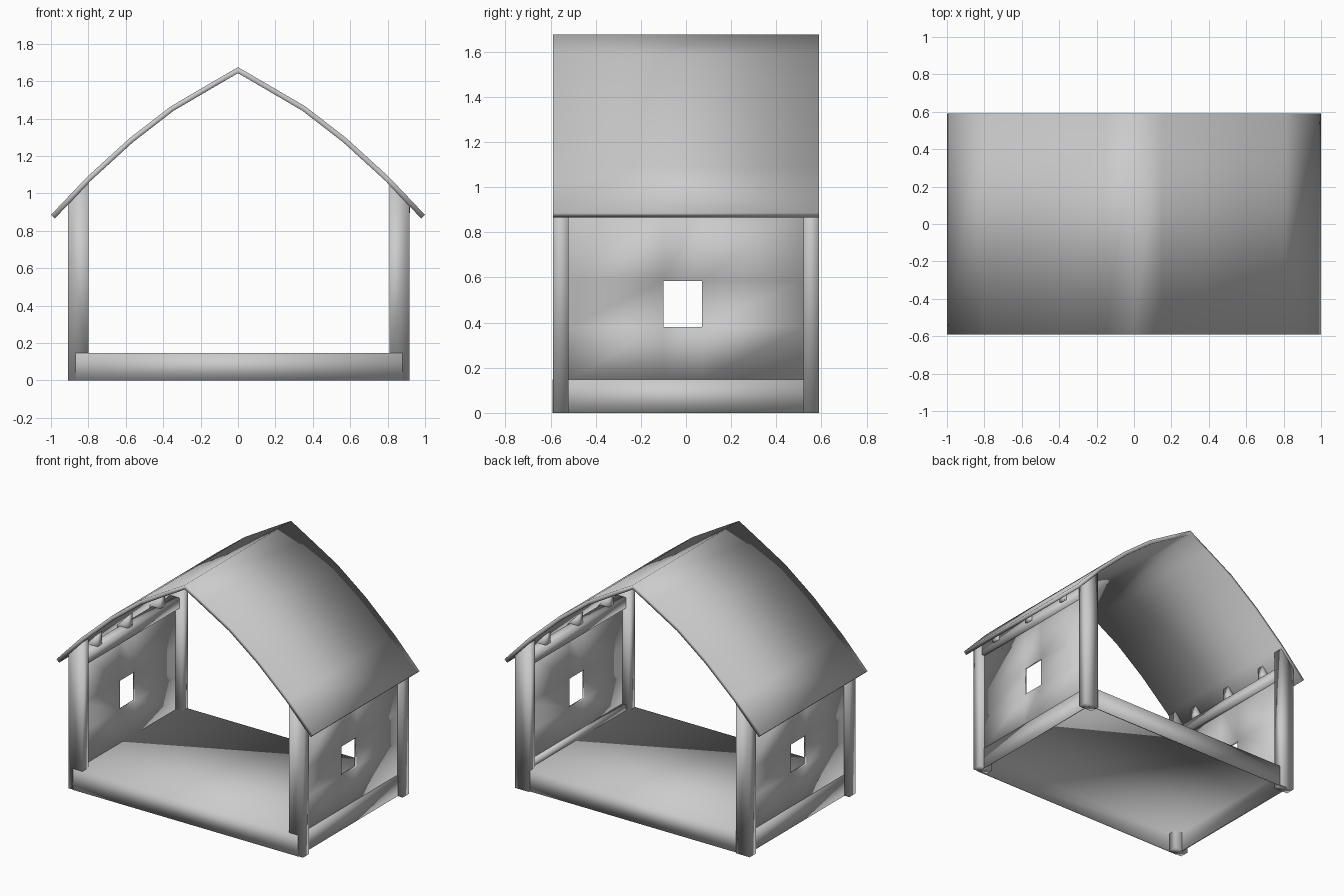
import bpy, bmesh

cube = bpy.data.objects.get("Cube")
if cube:
    bpy.data.objects.remove(cube, do_unlink=True)

# One plain grey for everything
grey = bpy.data.materials.new("light grey")
grey.use_nodes = True
colour = (0.6, 0.6, 0.6, 1)
grey.diffuse_color = colour
grey.node_tree.nodes["Principled BSDF"].inputs["Base Color"].default_value = colour

HALF = 0.59      # half depth of the house
INNER = 0.52     # half depth between the posts
FLOOR = 0.147    # floor height
SHIFT = 0.005    # the frame sits slightly to the left


def finish(name, bm, thickness=0):
    """Turn a bmesh into a smooth shaded object, thickened inward if asked."""
    mesh = bpy.data.meshes.new(name)
    bm.to_mesh(mesh)
    bm.free()
    mesh.materials.append(grey)
    for poly in mesh.polygons:
        poly.use_smooth = True
    obj = bpy.data.objects.new(name, mesh)
    bpy.context.collection.objects.link(obj)
    if thickness:
        mod = obj.modifiers.new("thickness", 'SOLIDIFY')
        mod.thickness = thickness
        mod.offset = -1
        mod.use_even_offset = True
    return obj


def prism(name, profile, y0, y1):
    """Extrude an x-z profile from y0 to y1."""
    bm = bmesh.new()
    face = bm.faces.new([bm.verts.new((x, y0, z)) for x, z in profile])
    ext = bmesh.ops.extrude_face_region(bm, geom=[face])
    moved = [v for v in ext["geom"] if isinstance(v, bmesh.types.BMVert)]
    bmesh.ops.translate(bm, vec=(0, y1 - y0, 0), verts=moved)
    bmesh.ops.recalc_face_normals(bm, faces=bm.faces)
    return finish(name, bm)


def mirrored(profile, side):
    return [(side * x + SHIFT, z) for x, z in profile]


def rect(x0, x1, z0, z1):
    return [(x0, z0), (x1, z0), (x1, z1), (x0, z1)]


# Roof: a bent sheet with a pointed ridge
slope = [(0.15, 1.588), (0.36, 1.465), (0.58, 1.295), (0.81, 1.085), (1.0, 0.885)]
curve = [(-x, z) for x, z in reversed(slope)] + [(0, 1.675)] + slope
bm = bmesh.new()
rows = [[bm.verts.new((x, y, z)) for y in (-HALF, HALF)] for x, z in curve]
for a, b in zip(rows, rows[1:]):
    bm.faces.new((a[0], b[0], b[1], a[1]))
finish("roof", bm, 0.028)

# Floor: a shallow box, open underneath
bm = bmesh.new()
bmesh.ops.create_cube(bm, size=1)
bmesh.ops.scale(bm, vec=(1.75, 1.17, FLOOR), verts=bm.verts)
bmesh.ops.translate(bm, vec=(SHIFT, -0.007, FLOOR / 2), verts=bm.verts)
bottom = [f for f in bm.faces if f.normal.z < -0.5]
bmesh.ops.delete(bm, geom=bottom, context='FACES')
finish("floor", bm, 0.012)

post = [(0.805, 0), (0.913, 0), (0.913, 0.94), (0.805, 1.055)]
peg = [(0.83, 0.93), (0.915, 0.895), (0.915, 0.94), (0.83, 1.03)]

for side, word in ((1, "left"), (-1, "right")):
    # Corner posts with tops cut to the roof slope
    for end, place in ((-1, "front"), (1, "back")):
        prism(f"{word}_{place}_post", mirrored(post, side), end * INNER, end * (HALF - 0.002))

    # Wall panel with a window opening
    bm = bmesh.new()
    ys = (-INNER, -0.10, 0.07, INNER)
    zs = (FLOOR, 0.38, 0.585, 0.92)
    grid = [[bm.verts.new((side * 0.872 + SHIFT, y, z)) for z in zs] for y in ys]
    for i in range(3):
        for j in range(3):
            if (i, j) != (1, 1):
                quad = [grid[i][j], grid[i + 1][j], grid[i + 1][j + 1], grid[i][j + 1]]
                bm.faces.new(quad if side > 0 else quad[::-1])
    bmesh.ops.delete(bm, geom=[v for v in bm.verts if not v.link_faces], context='VERTS')
    finish(f"{word}_wall", bm, 0.017)

    # Rail along the top of the wall
    prism(f"{word}_top_rail", mirrored(rect(0.825, 0.895, 0.867, 0.94), side), -INNER, INNER)

    # Pegs between rail and roof
    for n, y in enumerate((-0.36, -0.02, 0.34)):
        prism(f"{word}_roof_peg_{n + 1}", mirrored(peg, side), y - 0.025, y + 0.025)

# Low rail inside the left wall
prism("left_bottom_rail", mirrored(rect(0.825, 0.86, FLOOR - 0.01, 0.185), 1), -INNER, INNER)
